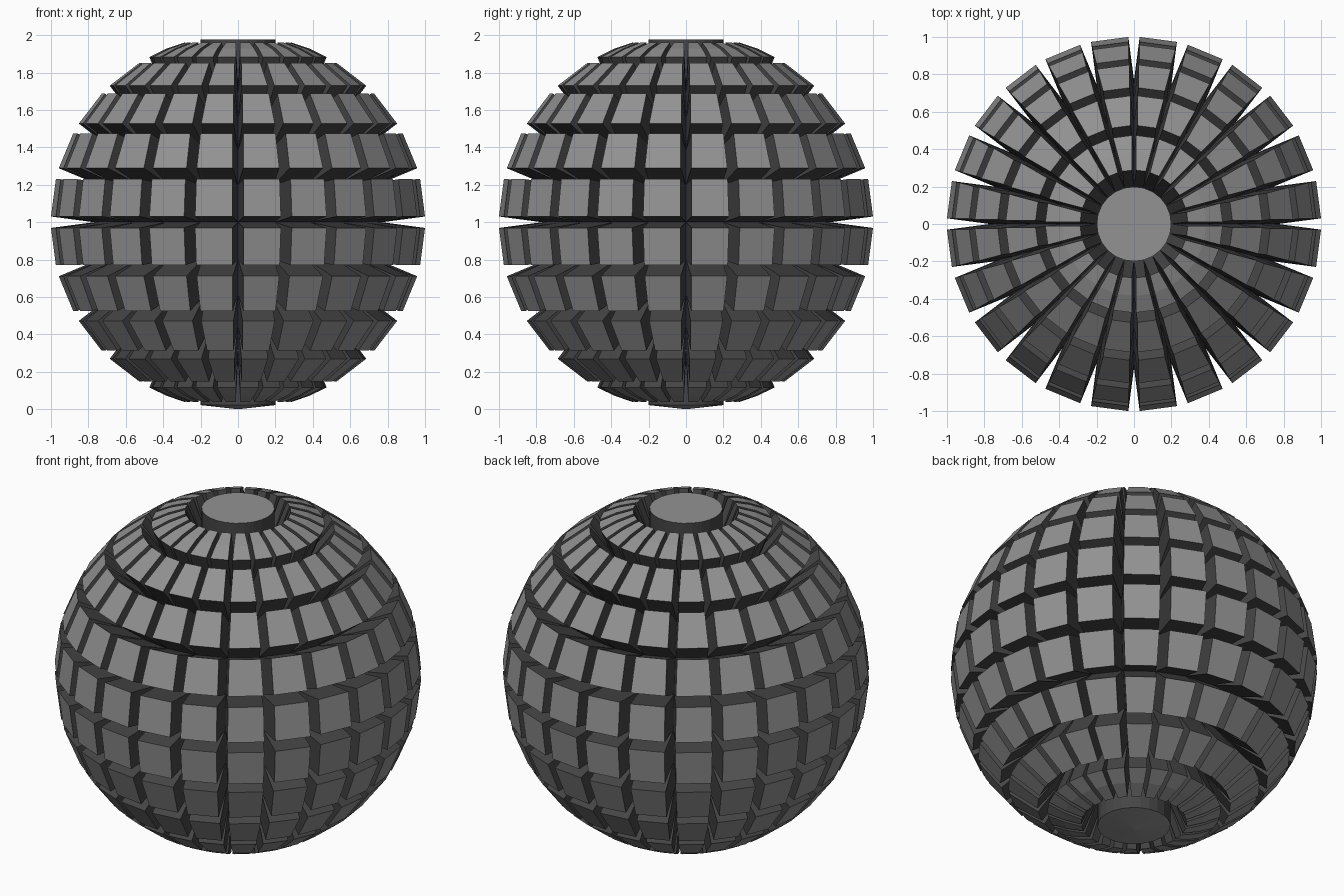
import bpy, bmesh
from math import sin, cos, pi, radians
from mathutils import Vector

if "Cube" in bpy.data.objects:
    bpy.data.objects.remove(bpy.data.objects["Cube"])

R, D, SEG = 0.77, 0.234, 24          # core radius, block height, blocks per ring
CENTRE = Vector((0, 0, 1))


def material(name, v):
    m = bpy.data.materials.new(name)
    m.diffuse_color = (v, v, v, 1)
    m.use_nodes = True
    m.node_tree.nodes["Principled BSDF"].inputs["Base Color"].default_value = m.diffuse_color
    return m


MATS = [material("block_grey", 0.29), material("gap_dark_grey", 0.06)]


def on_sphere(lat, lon, r=1.0):
    a, b = radians(lat), radians(lon)
    return Vector((cos(a) * cos(b), cos(a) * sin(b), sin(a))) * r


def finish(bm, name):
    me = bpy.data.meshes.new(name)
    bm.to_mesh(me)
    bm.free()
    for m in MATS:
        me.materials.append(m)
    ob = bpy.data.objects.new(name, me)
    bpy.context.collection.objects.link(ob)
    return ob


def add_block(bm, lats, lon0, lon1):
    """Straight block raised from one patch of the core sphere."""
    push = on_sphere((lats[0] + lats[-1]) / 2, (lon0 + lon1) / 2, D)
    rim = [on_sphere(a, lon0, R) for a in reversed(lats)] + [on_sphere(a, lon1, R) for a in lats]
    low = [bm.verts.new(CENTRE + p) for p in rim]
    top = [bm.verts.new(CENTRE + p + push) for p in rim]
    n, k = len(rim), len(lats)
    for i in range(n):
        j = (i + 1) % n
        bm.faces.new((low[i], low[j], top[j], top[i])).material_index = 1
    for i in range(k - 1):           # outer face, split where the row is bent
        bm.faces.new((top[i], top[i + 1], top[n - 2 - i], top[n - 1 - i]))


# Rings of blocks, every 15 degrees; the rows next to the caps are bent
step = 360 / SEG
for row in range(-5, 5):
    lo, hi = row * 15, row * 15 + 15
    lats = [lo, (lo + hi) / 2, hi] if row in (-5, 4) else [lo, hi]
    bm = bmesh.new()
    for s in range(SEG):
        add_block(bm, lats, s * step, (s + 1) * step)
    bmesh.ops.recalc_face_normals(bm, faces=bm.faces)
    finish(bm, f"block_ring_{row + 6}")


# Round caps: flat on top, shallow cone below
def cap(name, side, tip):
    bm = bmesh.new()
    low = [bm.verts.new(CENTRE + on_sphere(75 * side, s * step, R)) for s in range(SEG)]
    top = [bm.verts.new(v.co + Vector((0, 0, D * side))) for v in low]
    pole = bm.verts.new(CENTRE + Vector((0, 0, tip * side)))
    for i in range(SEG):
        j = (i + 1) % SEG
        bm.faces.new((low[i], low[j], top[j], top[i])).material_index = 1
        bm.faces.new((top[i], top[j], pole))
    bmesh.ops.recalc_face_normals(bm, faces=bm.faces)
    # open shells: make sure the end faces look outwards
    if sum(f.normal.z for f in bm.faces) * side < 0:
        bmesh.ops.reverse_faces(bm, faces=bm.faces)
    finish(bm, name)


cap("top_cap", 1, R * cos(pi / 12) + D)
cap("bottom_cap", -1, 1.0)
